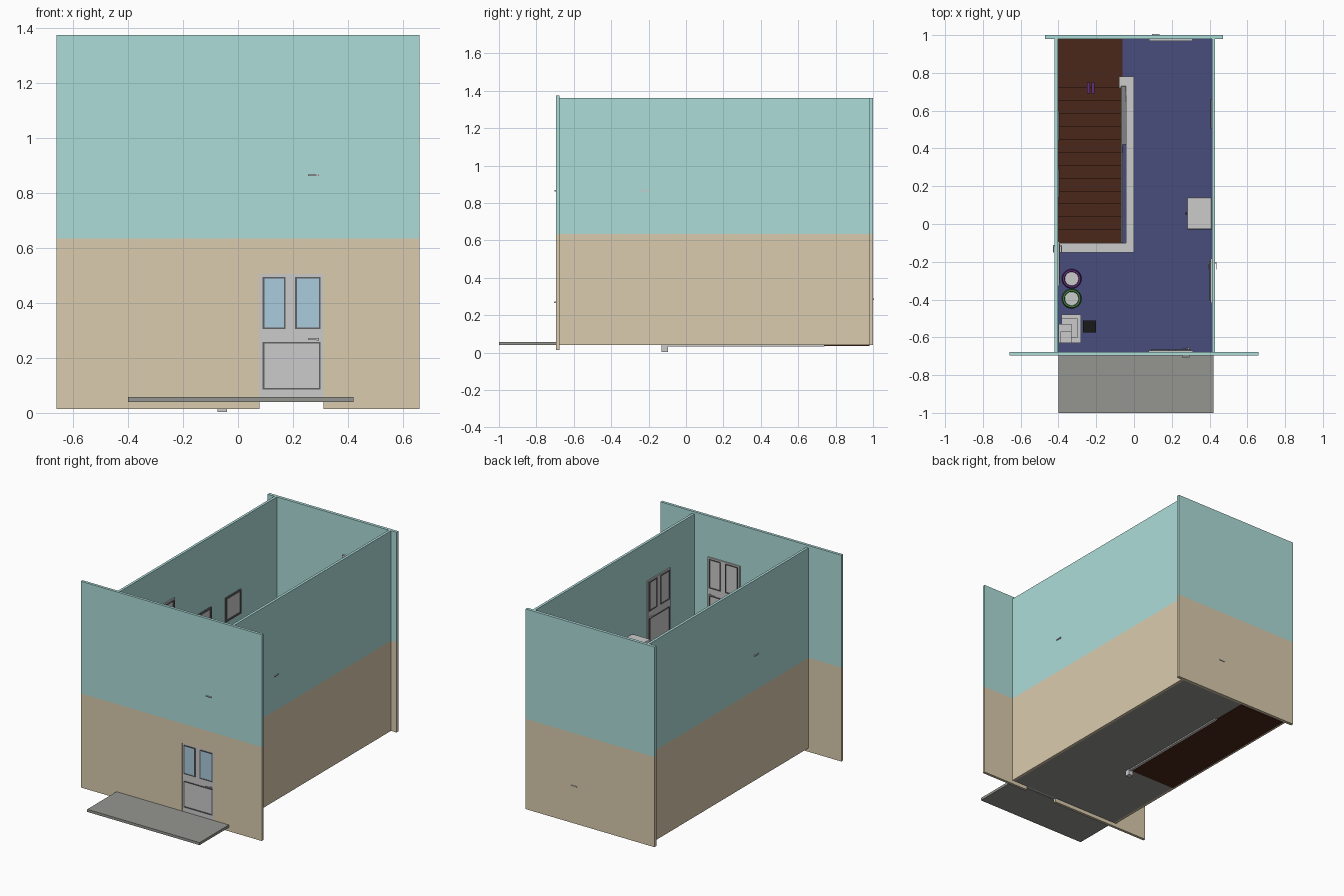
import bpy, bmesh, math
from mathutils import Matrix, Vector

if "Cube" in bpy.data.objects:
    bpy.data.objects.remove(bpy.data.objects["Cube"])

MATS = {}
COLORS = {
    "teal": (.42, .72, .70), "beige": (.70, .60, .42), "carpet": (.065, .075, .20),
    "wood": (.07, .02, .01), "stone": (.30, .30, .28), "glass": (.40, .60, .72),
    "black": (.01, .01, .01), "purple": (.12, .03, .20), "green": (.05, .20, .05),
    "trim": (.12, .12, .12),
}


def finish(name, bm, color=None):
    bmesh.ops.recalc_face_normals(bm, faces=bm.faces)
    me = bpy.data.meshes.new(name)
    bm.to_mesh(me)
    bm.free()
    ob = bpy.data.objects.new(name, me)
    bpy.context.collection.objects.link(ob)
    if color:
        if color not in MATS:
            MATS[color] = bpy.data.materials.new(color)
            MATS[color].diffuse_color = (*COLORS[color], 1)
        me.materials.append(MATS[color])
    return ob


def boxes(name, items, color=None, mat=Matrix()):
    """One object made of boxes given as (x0, x1, y0, y1, z0, z1)."""
    bm = bmesh.new()
    for x0, x1, y0, y1, z0, z1 in items:
        m = Matrix.Translation(((x0 + x1) / 2, (y0 + y1) / 2, (z0 + z1) / 2))
        m = m @ Matrix.Diagonal((x1 - x0, y1 - y0, z1 - z0, 1))
        bmesh.ops.create_cube(bm, size=1, matrix=mat @ m)
    return finish(name, bm, color)


def extrude_yz(name, pts, x0, x1, color=None):
    """Side profile in (y, z) extruded along x."""
    bm = bmesh.new()
    f = bm.faces.new([bm.verts.new((x0, y, z)) for y, z in pts])
    r = bmesh.ops.extrude_face_region(bm, geom=[f])
    vs = [v for v in r["geom"] if isinstance(v, bmesh.types.BMVert)]
    bmesh.ops.translate(bm, verts=vs, vec=(x1 - x0, 0, 0))
    return finish(name, bm, color)


def lathe(name, pts, loc, color=None, n=32):
    bm = bmesh.new()
    vs = [bm.verts.new((loc[0] + r, loc[1], loc[2] + z)) for r, z in pts]
    es = [bm.edges.new(e) for e in zip(vs, vs[1:])]
    bmesh.ops.spin(bm, geom=vs + es, cent=loc, axis=(0, 0, 1), angle=2 * math.pi, steps=n)
    bmesh.ops.remove_doubles(bm, verts=bm.verts, dist=1e-5)
    return finish(name, bm, color)


def frame(x0, x1, z0, z1, y0, y1, t):
    return [(x0, x0 + t, y0, y1, z0, z1), (x1 - t, x1, y0, y1, z0, z1),
            (x0 + t, x1 - t, y0, y1, z0, z0 + t), (x0 + t, x1 - t, y0, y1, z1 - t, z1)]


def door(name, loc, angle, h=.465, y0=-.008, y1=.002, hs=1, glass=None, through=.023):
    """Panelled door in local xz, face towards -y; hs is the handle side."""
    m = Matrix.Translation(loc) @ Matrix.Rotation(angle, 4, 'Z')
    boxes(name + "_slab", [(-.117, .117, y0, y1, 0, h)], None, m)
    panels = [(-.105, -.022, h * .57, h - .01), (.013, .105, h * .57, h - .01),
              (-.105, .105, .045, h * .47)]
    sides = [(y0 - .004, y0)]
    if glass:
        sides.append((y1, y1 + .004))
    boxes(name + "_mouldings", [b for p in panels for s in sides
                                for b in frame(*p, *s, .006)], "trim", m)
    if glass:
        boxes(name + "_glass", [(a + .006, b - .006, y0 - .002, y1 + .002, c + .006, d - .006)
                                for a, b, c, d in panels[:2]], "glass", m)
    # lever on both sides joined by a spindle
    hx, hz = hs * .095, .228
    lx = sorted((hx + hs * .004, hx - hs * .035))
    boxes(name + "_handle", [(hx - .004, hx + .004, y0 - .012, through, hz - .004, hz + .004),
                             (*lx, y0 - .014, y0 - .009, hz - .003, hz + .003),
                             (*lx, through - .003, through + .002, hz - .003, hz + .003)], None, m)


# shell: lower storey beige, upper storey teal
LO, MID, HI = .04, .635, 1.36
boxes("lower_front_wall", [(-.66, .078, -.695, -.677, .015, MID),
                           (.312, .66, -.695, -.677, .015, MID),
                           (.078, .312, -.695, -.677, .505, MID)], "beige")
boxes("upper_front_wall", [(-.66, .66, -.695, -.677, MID, 1.375)], "teal")
for tag, col, z0, z1 in (("lower", "beige", LO, MID), ("upper", "teal", MID, HI)):
    boxes(tag + "_back_wall", [(-.47, .47, .98, 1.0, z0, z1)], col)
    boxes(tag + "_right_wall", [(.413, .43, -.677, .98, z0, z1)], col)
    boxes(tag + "_left_wall", [(-.42, -.403, -.677, .98, z0, z1)], col)

# floors and porch
boxes("porch_slab", [(-.40, .42, -1.0, -.695, .04, .057)], "stone")
boxes("ground_floor", [(-.403, .413, -.69, -.10, .04, .057),
                       (-.06, .413, -.10, .98, .04, .057)], "stone")
boxes("upper_floor", [(-.403, .413, -.677, -.10, .615, .635),
                      (-.06, .413, -.10, .98, .615, .635)], "carpet")

# staircase with top landing
N, Y0, Y1, Z0, Z1 = 12, -.10, .72, .057, .636
pts = [(Y0, .036)]
rise, run = (Z1 - Z0) / (N + 1), (Y1 - Y0) / N
for i in range(N + 1):
    y = Y0 + i * run
    pts += [(y, Z0 + i * rise), (y, Z0 + (i + 1) * rise)]
pts += [(.98, Z1), (.98, .036)]
extrude_yz("stairs", pts, -.403, -.06, "wood")

# stair side panel, sloping banister and newel
extrude_yz("stair_side_panel", [(-.10, .032), (.74, .032), (.74, .66), (.72, .66), (-.10, .12)],
           -.06, -.045)
slope = (Z1 - Z0) / (Y1 - Y0)
zr = lambda y, o: Z0 + rise + (y - Y0) * slope + o
extrude_yz("stair_handrail", [(-.11, zr(-.11, .14)), (.73, zr(.73, .14)),
                              (.73, zr(.73, .165)), (-.11, zr(-.11, .165))], -.07, -.043)
boxes("stair_balusters", [(-.059, -.049, y - .005, y + .005, zr(y, -.03), zr(y, .145))
                          for y in [Y0 + (i + .5) * run for i in range(N)]])
boxes("bottom_newel", [(-.075, -.04, -.13, -.097, .003, .30)])

# guard rail round the stair opening
boxes("landing_guard_rail", [(-.403, 0, -.15, -.10, .80, .825), (-.042, 0, -.10, .78, .80, .825),
                             (-.08, 0, .72, .78, .80, .825)])
boxes("landing_guard_base", [(-.403, 0, -.15, -.10, .61, .65), (-.042, 0, -.10, .78, .61, .65)])
boxes("landing_posts", [(-.045, -.005, y, y + .04, .635, .80) for y in (-.145, .73)])
boxes("landing_balusters",
      [(-.028, -.016, y - .006, y + .006, .65, .80) for y in [-.04 + .07 * i for i in range(11)]] +
      [(x - .006, x + .006, -.131, -.119, .65, .80) for x in [-.37 + .065 * i for i in range(5)]])

# doors
door("front_door", (.195, -.69, .04), 0, y0=-.002, y1=.012, glass=True, through=.025)
door("back_door", (.195, .98, .057), 0, h=.45, hs=-1)
door("upper_front_door", (.195, -.677, .637), math.pi, h=.47, hs=-1)
door("upper_right_door", (.413, -.30, .637), -math.pi / 2, h=.47, hs=-1)
door("upper_left_door", (-.403, -.21, .637), math.pi / 2, h=.47, hs=1)

# upper back window
boxes("back_window_frame", frame(.08, .31, .78, 1.11, .968, .982, .015)
      + [(.19, .20, .968, .982, .79, 1.10)])
boxes("back_window_glass", [(.095, .295, .974, .981, .795, 1.095)], "glass")


# wall pictures
def picture(name, x, d, y0, y1, z0, z1):
    m = Matrix.Translation((x, 0, 0)) @ Matrix.Rotation(math.pi / 2, 4, 'Z')
    a, b = sorted((0, -d * .009))
    boxes(name + "_frame", frame(y0, y1, z0, z1, a, b, .012), "trim", m)
    a, b = sorted((0, -d * .005))
    boxes(name + "_canvas", [(y0 + .01, y1 - .01, a, b, z0 + .01, z1 - .01)], None, m)


picture("left_picture_high", -.403, 1, .44, .60, .74, .90)
picture("left_picture_middle", -.403, 1, .14, .29, .74, .90)
picture("right_picture", .413, -1, .505, .66, .88, 1.06)

# small cabinet by the right wall
cab = boxes("cabinet", [(.28, .413, -.03, .14, .635, .82)])
bv = cab.modifiers.new("Bevel", 'BEVEL')
bv.width, bv.segments = .008, 2
boxes("cabinet_knob", [(.272, .282, .05, .06, .75, .76)], "black")

# two bowls with coloured rims
for tag, y, col in (("purple", -.29, "purple"), ("green", -.395, "green")):
    c = Vector((-.33, y, .635))
    lathe(tag + "_bowl", [(0, .001), (.052, .001), (.048, .03), (.038, .03), (.036, .012)], c, col)
    lathe(tag + "_bowl_dish", [(0, .012), (.037, .012), (.037, .015), (0, .015)], c)

# stacked platform tower in the corner with a black box
boxes("tower_platforms", [(-.385, -.28, -.63, -.48, .635, .65), (-.385, -.30, -.60, -.50, .75, .763),
                          (-.40, -.33, -.63, -.53, .86, .873)])
boxes("tower_posts", [(-.375, -.355, -.56, -.54, .65, .75), (-.325, -.305, -.56, -.54, .65, .75),
                      (-.372, -.352, -.59, -.57, .763, .86)])
boxes("tower_nest", frame(-.39, -.33, .873, .90, -.63, -.57, .008) +
      [(-.39, -.33, -.63, -.57, .87, .878)])
boxes("black_box", [(-.27, -.20, -.575, -.51, .635, .69)], "black")

# small purple slippers on the top step
boxes("slippers", [(-.25, -.233, .69, .75, .636, .655), (-.226, -.209, .69, .75, .636, .655)], "purple")

for m in bpy.data.materials:
    if m.users and not m.is_grease_pencil:
        m.use_nodes = True
        m.node_tree.nodes["Principled BSDF"].inputs["Base Color"].default_value = m.diffuse_color
